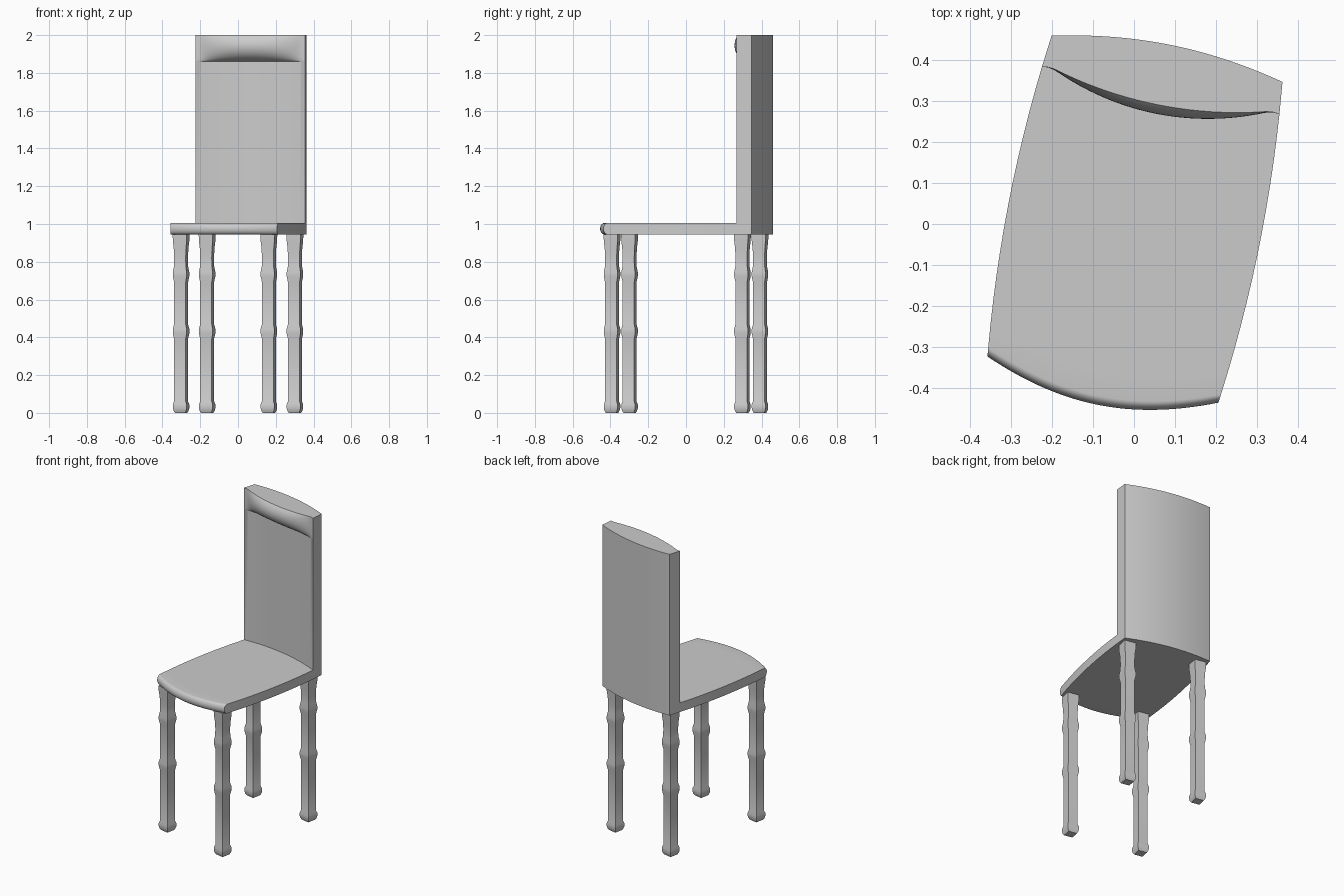
import bpy
import bmesh
import math
from mathutils import Matrix

if "Cube" in bpy.data.objects:
    bpy.data.objects.remove(bpy.data.objects["Cube"])

TURN = Matrix.Rotation(math.radians(-11.3), 4, 'Z')
SEAT_LOW, SEAT_HIGH, TOP = 0.945, 1.005, 2.0
STATIONS = [i / 20 - 1 for i in range(41)]

grey = bpy.data.materials.new("light_grey")
grey.use_nodes = True
COLOUR = (0.6, 0.6, 0.6, 1)
grey.diffuse_color = COLOUR
grey.node_tree.nodes["Principled BSDF"].inputs["Base Color"].default_value = COLOUR


def finish(name, bm, angle):
    bmesh.ops.recalc_face_normals(bm, faces=bm.faces)
    mesh = bpy.data.meshes.new(name)
    bm.to_mesh(mesh)
    bm.free()
    mesh.materials.append(grey)
    obj = bpy.data.objects.new(name, mesh)
    bpy.context.collection.objects.link(obj)
    obj.matrix_world = TURN
    bpy.ops.object.select_all(action='DESELECT')
    obj.select_set(True)
    bpy.context.view_layer.objects.active = obj
    bpy.ops.object.shade_smooth_by_angle(angle=math.radians(angle))
    return obj


def arch(s):
    return 1 - s * s


def half_width(y):
    return 0.288 + 0.023 * arch((y - 0.012) / 0.4)


def shell(name, pairs_at):
    """Closed slab: each station s gives rows of paired (y, z) points."""
    bm = bmesh.new()
    sides = [[], []]
    for s in STATIONS:
        rows = pairs_at(s)
        for k in range(2):
            sides[k].append([bm.verts.new((s * half_width(p[k][0]), *p[k])) for p in rows])
    a, b = sides
    n, m = len(a), len(a[0])
    for grid in sides:
        for i in range(n - 1):
            for j in range(m - 1):
                bm.faces.new((grid[i][j], grid[i + 1][j], grid[i + 1][j + 1], grid[i][j + 1]))
    for i in (0, n - 1):
        for j in range(m - 1):
            bm.faces.new((a[i][j], a[i][j + 1], b[i][j + 1], b[i][j]))
    for j in (0, m - 1):
        for i in range(n - 1):
            bm.faces.new((a[i][j], a[i + 1][j], b[i + 1][j], b[i][j]))
    bmesh.ops.remove_doubles(bm, verts=bm.verts, dist=0.00001)
    return finish(name, bm, 35)


# Hollowed front face of the backrest
def back_face(s):
    return 0.333 + 0.037 * arch(s)


# Seat with bowed sides and a rounded front edge
def seat_rows(s):
    front = -0.388 - 0.063 * arch(s)
    mid, r = (SEAT_LOW + SEAT_HIGH) / 2, (SEAT_HIGH - SEAT_LOW) / 2
    rows = []
    for i in range(9):
        t = math.pi / 2 * i / 8
        y, h = front + 0.022 * (1 - math.cos(t)), r * math.sin(t)
        rows.append(((y, mid - h), (y, mid + h)))
    start = front + 0.022
    for i in range(1, 13):
        y = start + (back_face(s) - start) * i / 12
        rows.append(((y, SEAT_LOW), (y, SEAT_HIGH)))
    return rows


# Backrest with a padded roll along its top
def back_rows(s):
    face, rear = back_face(s), 0.412 + 0.035 * arch(s)
    x = abs(s) * 0.297
    pad = 0.325 - 0.05 * arch(min(x / 0.25, 1))
    fade = min(1, max(0, (0.29 - x) / 0.04))
    levels = [SEAT_LOW, SEAT_HIGH]
    a0, a1 = -math.pi / 2, math.asin((TOP - 1.945) / 0.085)
    rows = [((face, z), (rear, z)) for z in levels]
    for i in range(17):
        t = a0 + (a1 - a0) * i / 16
        z = 1.945 + 0.085 * math.sin(t)
        rows.append(((face + (pad - face) * fade * math.cos(t), z), (rear, z)))
    return rows


shell("seat", seat_rows)
shell("backrest", back_rows)

# Square legs with ringed joints: (height, half width)
LEG = [(0, 0.028), (0.012, 0.034), (0.025, 0.037), (0.045, 0.037), (0.062, 0.031),
       (0.39, 0.031), (0.42, 0.037), (0.445, 0.037), (0.47, 0.031),
       (0.69, 0.031), (0.722, 0.037), (0.745, 0.037), (0.775, 0.032),
       (0.82, 0.031), (0.87, 0.033), (0.91, 0.037), (SEAT_LOW, 0.038)]


def leg(name, cx, cy):
    bm = bmesh.new()
    rings = [[bm.verts.new((cx + w * dx, cy + w * dy, z))
              for dx, dy in ((-1, -1), (1, -1), (1, 1), (-1, 1))] for z, w in LEG]
    for low, high in zip(rings, rings[1:]):
        for k in range(4):
            bm.faces.new((low[k], low[k - 1], high[k - 1], high[k]))
    bm.faces.new(rings[0])
    bm.faces.new(rings[-1])
    finish(name, bm, 40)


for end, cy in (("front", -0.352), ("back", 0.352)):
    for side, cx in (("right", -0.237), ("left", 0.237)):
        leg(f"{end}_{side}_leg", cx, cy)
